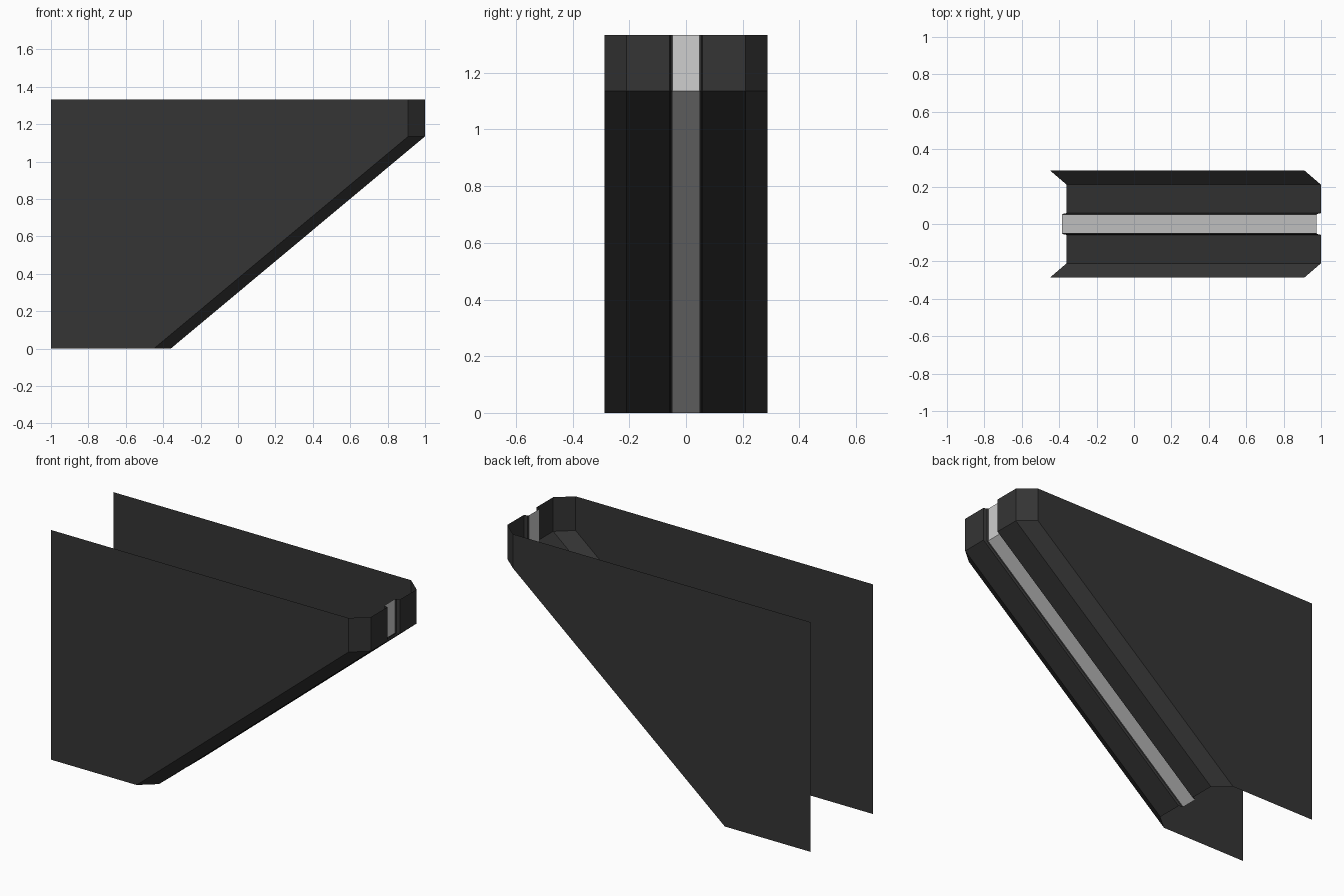
import bpy

if "Cube" in bpy.data.objects:
    bpy.data.objects.remove(bpy.data.objects["Cube"])

TOP, KNEE, SHIFT = 1.333, 1.135, -1.36   # rim height, height where the slope starts, run of the slope


def material(name, v):
    m = bpy.data.materials.new(name)
    m.diffuse_color = (v, v, v, 1)
    m.use_nodes = True
    m.node_tree.nodes["Principled BSDF"].inputs["Base Color"].default_value = m.diffuse_color
    return m


dark = material("dark grey", 0.035)
light = material("light grey", 0.62)


def make(name, verts, faces, mat):
    me = bpy.data.meshes.new(name)
    me.from_pydata(verts, [], faces)
    me.materials.append(mat)
    ob = bpy.data.objects.new(name, me)
    bpy.context.collection.objects.link(ob)


def sweep(name, plan, mat):
    """Run a plan outline (ordered towards +y) down the upright lip, then along the slope."""
    n = len(plan)
    verts = [(x + dx, y, z) for z, dx in ((TOP, 0), (KNEE, 0), (0, SHIFT)) for x, y in plan]
    faces = [(r * n + i, (r + 1) * n + i, (r + 1) * n + i + 1, r * n + i + 1)
             for r in range(2) for i in range(n - 1)]
    make(name, verts, faces, mat)


# Half outline of the nose: bevelled corner, flat front, groove wall
half = [(0.91, -0.287), (1.0, -0.21), (1.0, -0.058), (0.98, -0.054), (0.975, -0.048)]

for side, label in ((1, "near"), (-1, "far")):
    # Nose panel with bevel and groove wall
    plan = [(x, y * side) for x, y in half]
    sweep(label + "_nose_panel", plan[::side], dark)
    # Flat side plate
    y = -0.287 * side
    plate = [(-1, y, 0), (0.91 + SHIFT, y, 0), (0.91, y, KNEE), (0.91, y, TOP), (-1, y, TOP)]
    make(label + "_side_plate", plate[::side], [(0, 1, 2, 3, 4)], dark)

# Light strip at the bottom of the groove
sweep("centre_strip", [(0.975, -0.048), (0.975, 0.048)], light)
